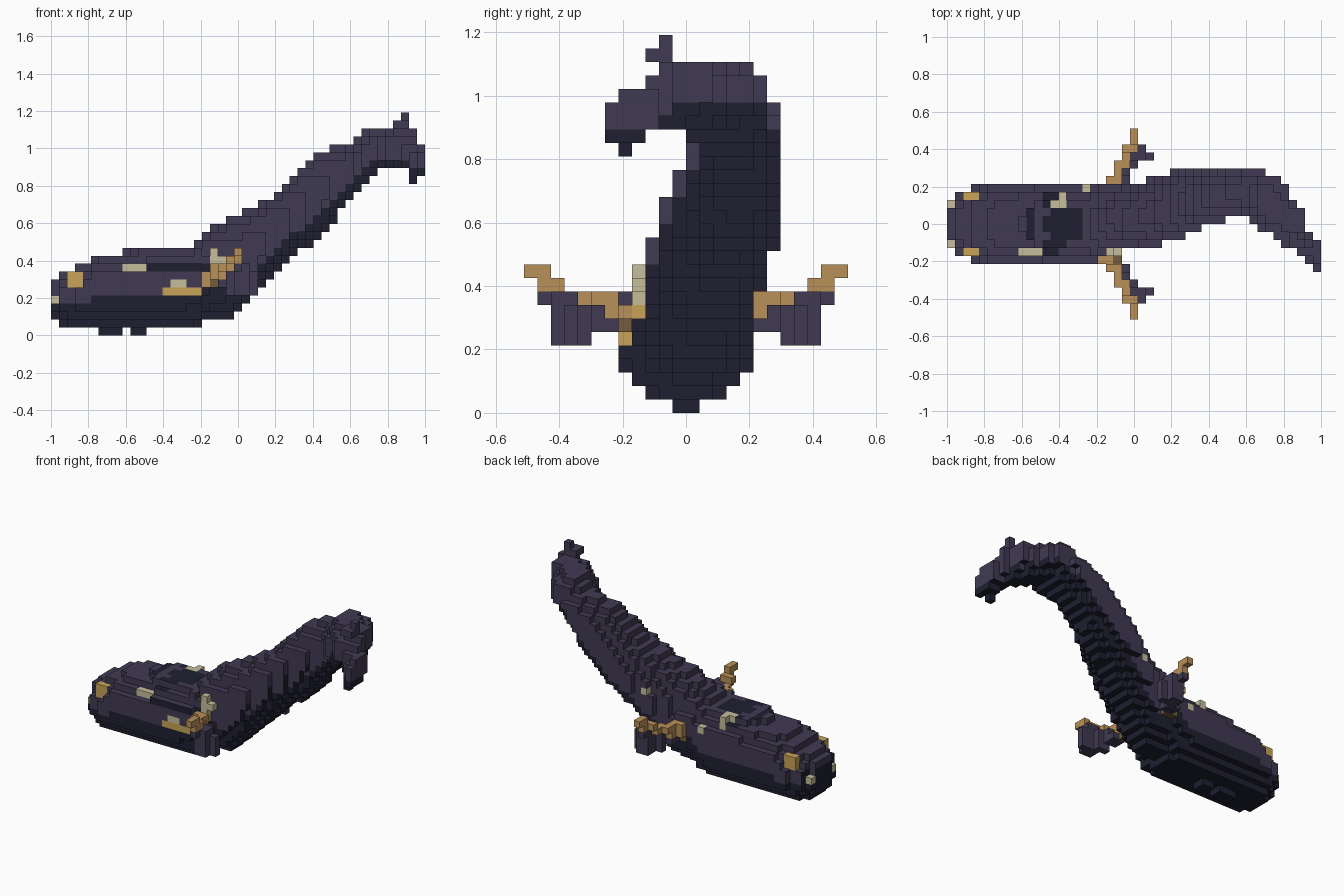
import bpy
import bmesh
from mathutils import Vector

if "Cube" in bpy.data.objects:
    bpy.data.objects.remove(bpy.data.objects["Cube"], do_unlink=True)

V = 2 / 47                      # block size
HALF = 23.5


# Materials, one per flat colour
def material(name, rgb):
    lin = [((c / 255 + 0.055) / 1.055) ** 2.4 for c in rgb] + [1]
    m = bpy.data.materials.new(name)
    m.use_nodes = True
    m.diffuse_color = lin
    node = m.node_tree.nodes["Principled BSDF"]
    node.inputs["Base Color"].default_value = lin
    node.inputs["Roughness"].default_value = 0.9
    return m


MATS = [material("dusky purple", (64, 58, 82)),
        material("dark navy", (30, 31, 48)),
        material("gold", (200, 164, 88)),
        material("tan", (184, 144, 88)),
        material("pale beige", (198, 190, 156)),
        material("brown", (116, 92, 62))]
PURPLE, NAVY, GOLD, TAN, BEIGE, BROWN = range(6)

# Body cross-sections along x in blocks: x, y low, y high, z low, z high, tilt
SECTIONS = [
    (0, -3, 3, 2, 7, 0), (1, -4, 4, 1, 8, 0), (3, -5, 5, 1, 9, 0),
    (6, -5, 5, 1, 10, 0), (11, -5, 5, 1, 11, 0), (16, -5, 5, 1, 11, 0),
    (18, -5, 5, 1, 12, 0), (19, -4, 5, 2, 13, 0), (22, -3, 4.5, 2, 15, 0),
    (25, -3, 5.8, 5, 16, 0), (29, -2, 7, 9, 19, 0), (33, 0, 7, 12, 23, 0),
    (36, 1, 7, 15.5, 24, 0), (38, 0, 7, 18, 25, 0), (39, -1, 6.5, 19, 26, 0),
    (41, -2, 6, 21, 26, 0), (42, -3, 5, 21, 26, 0), (43, -3, 3, 21, 26, 0),
    (44, -4, 2, 21, 26, .3), (45, -5, -1, 20, 25, 1), (46, -6, -2, 20, 24, .5)]


def section(i):
    for a, b in zip(SECTIONS, SECTIONS[1:]):
        if a[0] <= i <= b[0]:
            t = (i - a[0]) / (b[0] - a[0])
            return [p + (q - p) * t for p, q in zip(a, b)][1:]


def fill(i0, i1, j0, j1, k0, k1):
    return {(i, j, k) for i in range(i0, i1 + 1)
            for j in range(j0, j1 + 1) for k in range(k0, k1 + 1)}


def mirror(cells):
    return {(i, -1 - j, k) for i, j, k in cells}


# Body and tail: rounded slices, squarer at the head
body = set()
for i in range(47):
    y0, y1, z0, z1, tilt = section(i)
    yc, zc = (y0 + y1) / 2, (z0 + z1) / 2
    power = 2.3 if i < 19 else 2
    for j in range(-7, 8):
        for k in range(28):
            dy = j + .5 - yc
            dz = k + .5 - zc - tilt * dy
            if abs(2 * dy / (y1 - y0)) ** power + abs(2 * dz / (z1 - z0)) ** power <= 1:
                body.add((i, j, k))

# Tail spike and belly feet
tail_spike = fill(43, 44, -3, -2, 26, 26) | {(44, -2, 27)}
feet = fill(6, 8, -1, 0, 0, 0) | fill(10, 11, -1, 0, 0, 0)

# Side fin: coloured leading spine and webbed trailing edge
spine = (fill(20, 21, 5, 5, 7, 8) | fill(21, 21, 6, 6, 7, 8)
         | fill(21, 22, 7, 7, 8, 8) | fill(22, 22, 8, 8, 8, 8)
         | fill(22, 23, 9, 9, 9, 9) | {(23, 10, 9)}
         | fill(23, 23, 10, 11, 10, 10))
web = (fill(21, 22, 5, 6, 6, 6) | fill(22, 22, 6, 6, 7, 7)
       | fill(22, 23, 7, 7, 5, 7) | fill(23, 24, 8, 8, 5, 8)
       | fill(25, 25, 8, 8, 5, 7) | fill(23, 24, 9, 9, 5, 8)
       | fill(23, 23, 10, 10, 8, 8))
fin_root = fill(20, 21, 4, 4, 6, 6)

# Accent blocks
eye = fill(2, 3, 3, 3, 6, 7)
tooth = {(0, 2, 4)}
right_plate = fill(9, 11, -4, -4, 8, 8)
left_plate = fill(14, 14, 2, 3, 9, 10) | {(13, 2, 10)}
left_spot = {(17, 4, 8)}
tail_spot = {(26, 5, 12)}
side_spot = fill(15, 16, -5, -5, 6, 6)
side_stripe = fill(14, 18, -5, -5, 5, 5)
shoulder_horn = fill(20, 20, -4, -4, 8, 10) | {(21, -4, 9)}
shoulder_gold = {(20, -4, 7)}
shoulder_spot = {(20, -5, 7), (19, -5, 6), (19, -5, 7)}

parts = [("tail_spike", tail_spike, PURPLE), ("belly_feet", feet, NAVY),
         ("left_fin_spine", spine, TAN), ("right_fin_spine", mirror(spine), TAN),
         ("left_fin_web", web, PURPLE), ("right_fin_web", mirror(web), PURPLE),
         ("left_fin_root", fin_root, BROWN), ("right_fin_root", mirror(fin_root), BROWN),
         ("left_eye", eye, GOLD), ("right_eye", mirror(eye), GOLD),
         ("left_tooth", tooth, BEIGE), ("right_tooth", mirror(tooth), BEIGE),
         ("right_plate", right_plate, BEIGE), ("left_plate", left_plate, BEIGE),
         ("left_spot", left_spot, BEIGE), ("tail_spot", tail_spot, BEIGE),
         ("side_spot", side_spot, BEIGE), ("side_stripe", side_stripe, GOLD),
         ("shoulder_horn", shoulder_horn, BEIGE), ("shoulder_gold", shoulder_gold, GOLD),
         ("shoulder_spot", shoulder_spot, TAN)]

# Clear body blocks that would bury the accents
for cells in (eye, mirror(eye), right_plate, tooth, mirror(tooth), shoulder_horn):
    for i, j, k in cells:
        step = 1 if j >= 0 else -1
        body -= {(i, j + step * n, k) for n in range(1, 4)}
        body -= {(i, j + step * m, k + n) for n in range(1, 5) for m in range(3)}
for _, cells, _ in parts:
    body -= cells
solid = set(body).union(*(cells for _, cells, _ in parts))


# Body colouring: dark belly, tail underside, muzzle and back markings
def body_colour(cell, n):
    i, j, k = cell
    y0, y1, z0, z1, tilt = section(i)
    height = (k + .5 - z0) / (z1 - z0)
    if n.z < 0 or (n.x > 0 and i < 45 and height < .5):
        return NAVY
    if n.x < 0 and i < 2 and k < 6:
        return NAVY
    if n.z > 0 and height > .6:
        saddle = 13 <= i <= 16 and -2 <= j <= 1
        notch = i == 12 and j in (-1, 0)
        arc = i == 10 and -2 <= j <= 1
        cheeks = (i in (12, 13) and j in (-4, -3, 2, 3)) or (i == 14 and j == -3)
        return NAVY if saddle or notch or arc or cheeks else PURPLE
    if n.y < 0 and k == 8 and 12 <= i <= 19:
        return NAVY
    return NAVY if height < (.42 if i < 22 else .27) else PURPLE


# Turn blocks into a mesh of their outer faces
def build(name, cells, colour):
    bm = bmesh.new()
    verts = {}

    def vert(p):
        key = tuple(round(c * 2) for c in p)
        if key not in verts:
            verts[key] = bm.verts.new(((p.x - HALF) * V, p.y * V, p.z * V))
        return verts[key]

    for cell in sorted(cells):
        centre = Vector(cell) + Vector((.5, .5, .5))
        for axis in range(3):
            for sign in (-1, 1):
                n = Vector((0, 0, 0))
                n[axis] = sign
                if tuple(int(c + d) for c, d in zip(cell, n)) in solid:
                    continue
                u = Vector((0, 0, 0))
                u[(axis + 1) % 3] = .5
                w = n.cross(u)
                mid = centre + n / 2
                face = bm.faces.new([vert(mid + d) for d in (-u - w, u - w, u + w, w - u)])
                face.material_index = colour(cell, n) if callable(colour) else 0
    mesh = bpy.data.meshes.new(name)
    bm.to_mesh(mesh)
    bm.free()
    for m in (MATS[:2] if callable(colour) else [MATS[colour]]):
        mesh.materials.append(m)
    bpy.context.collection.objects.link(bpy.data.objects.new(name, mesh))


build("body", body, body_colour)
for part in parts:
    build(*part)
